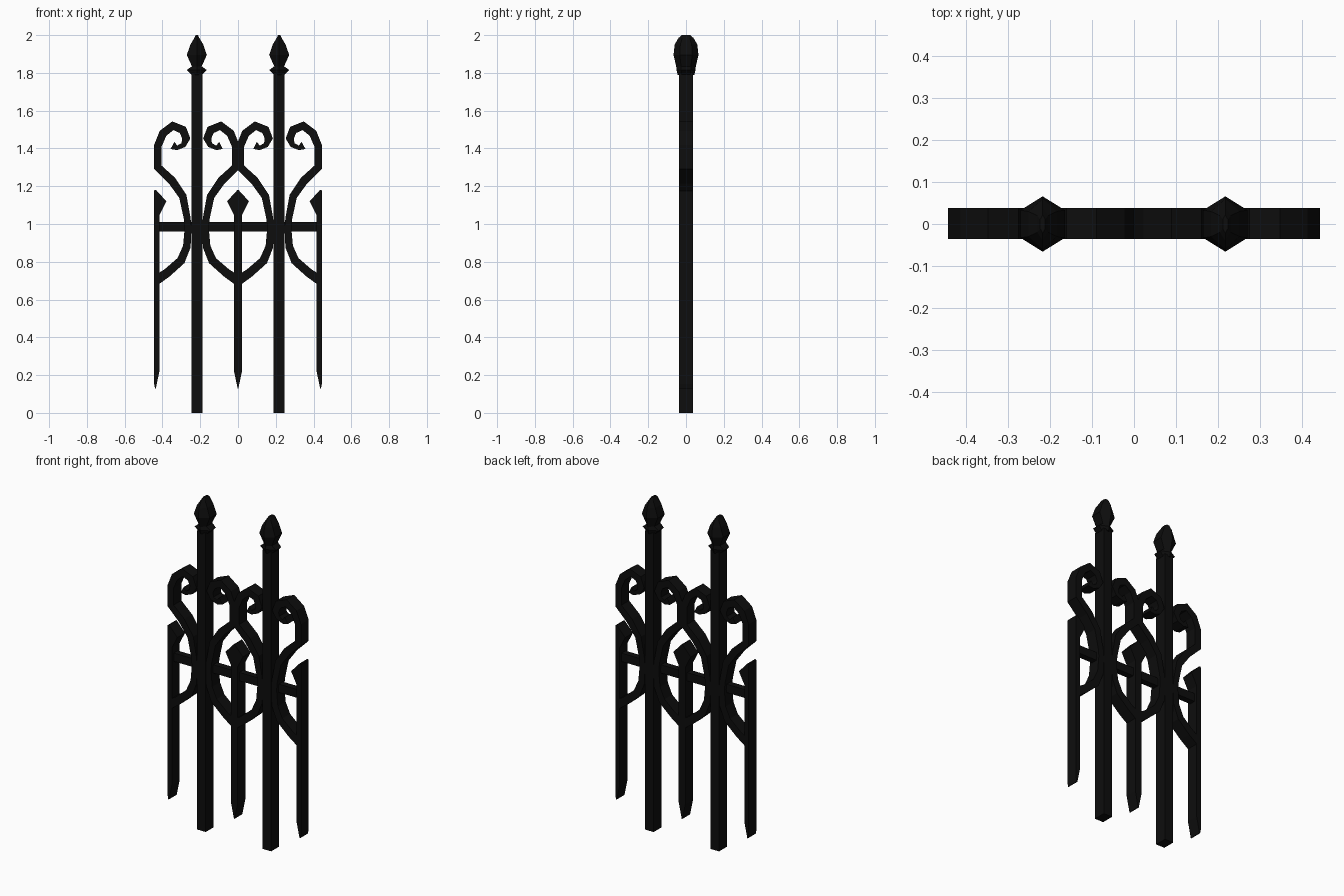
import bpy, bmesh, math
from mathutils import Vector

cube = bpy.data.objects.get("Cube")
if cube:
    bpy.data.objects.remove(cube, do_unlink=True)

iron = bpy.data.materials.new("black_iron")
iron.use_nodes = True
colour = (0.004, 0.004, 0.004, 1)
iron.diffuse_color = colour
iron.node_tree.nodes["Principled BSDF"].inputs["Base Color"].default_value = colour

HALF = 0.444      # panel half width, where the outer parts are cut off
PITCH = 0.437     # spacing of the pickets
POST_X = 0.218
FRONT, BACK = -0.036, 0.038


def finish(bm, name):
    """Trim to the panel width, then turn into an object."""
    for side in (-1, 1):
        geom = bm.verts[:] + bm.edges[:] + bm.faces[:]
        bmesh.ops.bisect_plane(bm, geom=geom, plane_co=(side * HALF, 0, 0),
                               plane_no=(side, 0, 0), clear_outer=True)
        rim = [e for e in bm.edges if e.is_boundary]
        if rim:
            bmesh.ops.holes_fill(bm, edges=rim)
    bmesh.ops.recalc_face_normals(bm, faces=bm.faces[:])
    mesh = bpy.data.meshes.new(name)
    bm.to_mesh(mesh)
    bm.free()
    mesh.materials.append(iron)
    obj = bpy.data.objects.new(name, mesh)
    bpy.context.collection.objects.link(obj)
    return obj


def loft(rings, name):
    """Skin a list of vertex rings and cap both ends."""
    bm = bmesh.new()
    rows = [[bm.verts.new(p) for p in ring] for ring in rings]
    n = len(rows[0])
    for a, b in zip(rows, rows[1:]):
        for i in range(n):
            j = (i + 1) % n
            bm.faces.new((a[i], a[j], b[j], b[i]))
    bm.faces.new(rows[0])
    bm.faces.new(rows[-1])
    return finish(bm, name)


def box(name, x0, x1, y0, y1, z0, z1):
    rings = [[(x0, y0, z), (x1, y0, z), (x1, y1, z), (x0, y1, z)] for z in (z0, z1)]
    return loft(rings, name)


def plate(name, cx, profile):
    """Symmetric outline of (half width, z), as thick as the panel."""
    rings = [[(cx - w, FRONT, z), (cx + w, FRONT, z),
              (cx + w, BACK, z), (cx - w, BACK, z)] for w, z in profile]
    return loft(rings, name)


def ribbon(name, path, axis, side):
    """Flat bar bent along (offset, z, half width) points."""
    pts = [Vector((u, z)) for u, z, w in path]
    rings = []
    for i, (u, z, w) in enumerate(path):
        before = (pts[i] - pts[max(i - 1, 0)]).normalized()
        after = (pts[min(i + 1, len(pts) - 1)] - pts[i]).normalized()
        t = (before + after).normalized()
        ref = after if after.length else before
        n = Vector((-t.y, t.x)) * (w / max(t.dot(ref), 0.6))
        a, b = pts[i] + n, pts[i] - n
        rings.append([(axis + side * p.x, y, p.y)
                      for p, y in ((a, FRONT), (a, BACK), (b, BACK), (b, FRONT))])
    return loft(rings, name)


# Posts and their spear finials
finial = [(.028, .044, 1.79), (.053, .050, 1.815), (.026, .052, 1.835),
          (.053, .066, 1.895), (.034, .060, 1.95), (.013, .040, 1.985),
          (.006, .022, 2.0)]
for label, x in (("right", -POST_X), ("left", POST_X)):
    box(label + "_post", x - .029, x + .029, -.037, .038, 0, 1.80)
    rings = []
    for rx, ry, z in finial:
        angles = [math.radians(30 + 60 * k) for k in range(6)]
        rings.append([(x + rx * math.cos(a) / math.cos(math.pi / 6),
                       ry * math.sin(a), z) for a in angles])
    loft(rings, label + "_finial")

# Cross rail
box("cross_rail", -HALF, HALF, -.018, .02, .96, 1.01)

# Pickets: pointed foot and diamond head
for label, x in (("right", -PITCH), ("centre", 0), ("left", PITCH)):
    plate(label + "_picket", x, [(.002, .13), (.022, .225), (.022, 1.07)])
    plate(label + "_picket_head", x, [(.022, 1.05), (.058, 1.12), (.003, 1.18)])

# Scrolls, from the picket up past the post to the curled top
scroll = [(0, .70, .026), (.06, .74, .023), (.135, .806, .022), (.166, .88, .02),
          (.173, .98, .018), (.168, 1.03, .018), (.145, 1.146, .02),
          (.087, 1.23, .022), (.013, 1.30, .02), (.013, 1.415, .02),
          (.04, 1.48, .021), (.092, 1.52, .02), (.145, 1.498, .021),
          (.163, 1.453, .02), (.148, 1.418, .013), (.115, 1.403, .011),
          (.09, 1.416, .021)]
for label, axis, side in (("outer_right", -PITCH, 1), ("inner_right", 0, -1),
                          ("inner_left", 0, 1), ("outer_left", PITCH, -1)):
    ribbon(label + "_scroll", scroll, axis, side)
